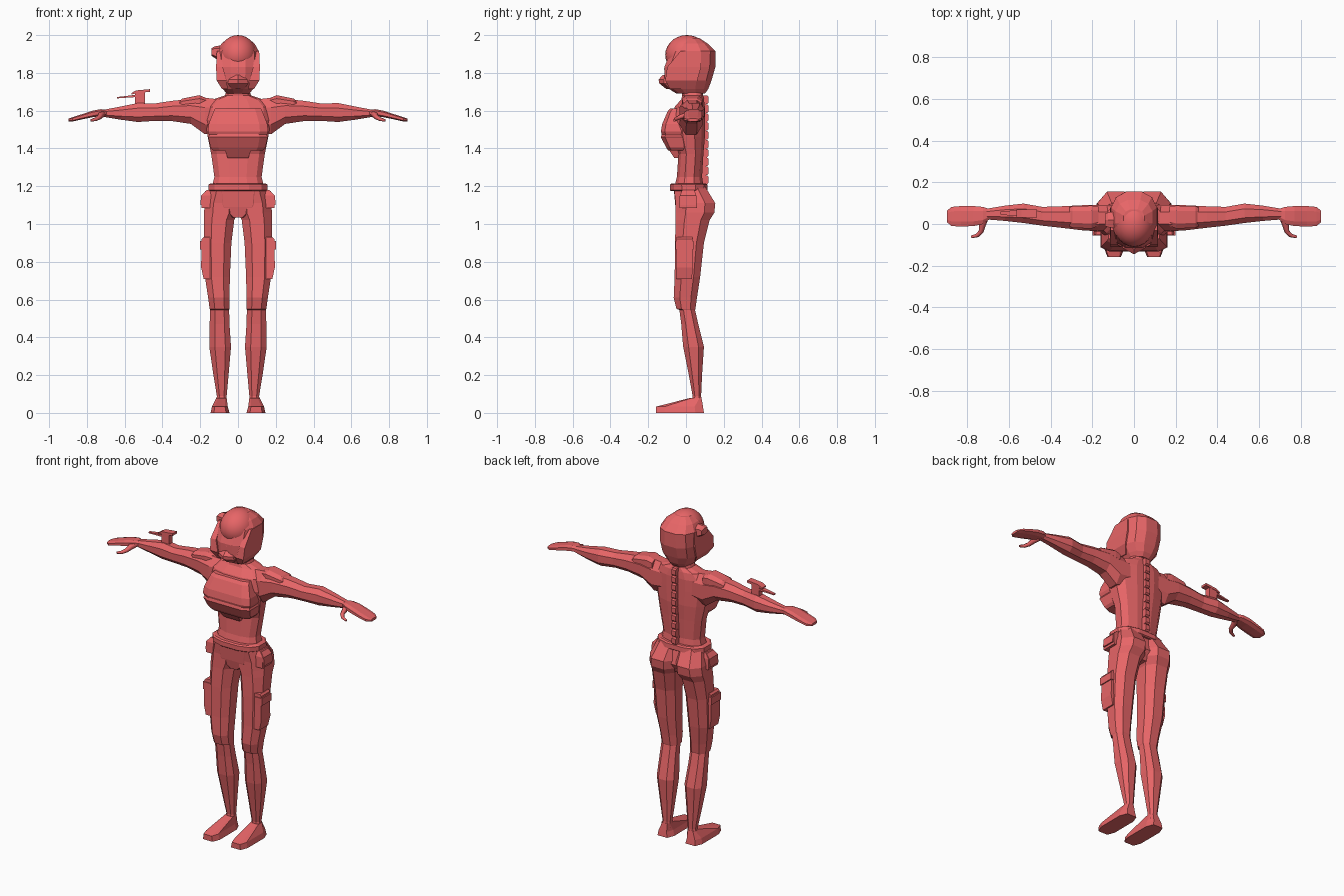
import bpy, bmesh, math

red = bpy.data.materials.new("red")
red.diffuse_color = (0.8, 0.13, 0.135, 1)


def loft(name, rings, axis=2, n=8, p=2.0, mirror=False):
    """Rings are (position on axis, min, max, min, max) of the other two axes."""
    others = [i for i in range(3) if i != axis]
    unit = []
    for k in range(n):
        a = 2 * math.pi * (k + 0.5) / n
        unit.append([math.copysign(abs(f) ** (2 / p), f) for f in (math.cos(a), math.sin(a))])
    mu = max(u for u, v in unit)
    mv = max(v for u, v in unit)
    bm = bmesh.new()
    loops = []
    for pos, a0, a1, b0, b1 in rings:
        loop = []
        for u, v in unit:
            co = [0, 0, 0]
            co[axis] = pos
            co[others[0]] = (a0 + a1) / 2 + u / mu * (a1 - a0) / 2
            co[others[1]] = (b0 + b1) / 2 + v / mv * (b1 - b0) / 2
            loop.append(bm.verts.new(co))
        loops.append(loop)
    for l0, l1 in zip(loops, loops[1:]):
        for k in range(n):
            j = (k + 1) % n
            bm.faces.new((l0[k], l0[j], l1[j], l1[k]))
    bm.faces.new(loops[0])
    bm.faces.new(loops[-1])
    bmesh.ops.recalc_face_normals(bm, faces=bm.faces)
    mesh = bpy.data.meshes.new(name)
    bm.to_mesh(mesh)
    bm.free()
    obj = bpy.data.objects.new(name, mesh)
    bpy.context.collection.objects.link(obj)
    if mirror:
        obj.modifiers.new("mirror", 'MIRROR')
    return obj


def box(name, x0, x1, y0, y1, z0, z1, mirror=False):
    return loft(name, [(z0, x0, x1, y0, y1), (z1, x0, x1, y0, y1)], n=4, mirror=mirror)


# Legs, with buttocks and stepped knee pads
loft("leg", [
    (0.05, 0.06, 0.115, 0.03, 0.085), (0.09, 0.06, 0.112, 0.035, 0.08),
    (0.20, 0.05, 0.13, 0.015, 0.085), (0.35, 0.037, 0.152, -0.015, 0.095),
    (0.47, 0.045, 0.15, -0.025, 0.065), (0.545, 0.047, 0.148, -0.035, 0.048),
    (0.55, 0.045, 0.15, -0.05, 0.05), (0.61, 0.045, 0.158, -0.065, 0.058),
    (0.72, 0.043, 0.175, -0.06, 0.075), (0.90, 0.035, 0.18, -0.058, 0.095),
    (1.02, 0.02, 0.18, -0.055, 0.125), (1.06, 0.0, 0.18, -0.055, 0.15),
    (1.11, 0.0, 0.175, -0.055, 0.155), (1.20, 0.0, 0.145, -0.065, 0.1)],
    p=2.4, mirror=True)
loft("pelvis", [(1.035, -0.035, 0.035, -0.045, 0.09), (1.09, -0.12, 0.12, -0.056, 0.12),
                (1.20, -0.135, 0.135, -0.066, 0.09)], p=4)

# Feet
loft("foot", [(0, 0.045, 0.145, -0.158, 0.095), (0.033, 0.054, 0.138, -0.158, 0.09),
              (0.08, 0.06, 0.114, 0.025, 0.082)], p=4, mirror=True)

# Torso, neck and belt
loft("torso", [
    (1.18, -0.142, 0.142, -0.065, 0.095), (1.25, -0.125, 0.125, -0.048, 0.085),
    (1.37, -0.142, 0.142, -0.04, 0.092), (1.46, -0.16, 0.16, -0.07, 0.1),
    (1.55, -0.175, 0.175, -0.08, 0.1), (1.62, -0.17, 0.17, -0.06, 0.1),
    (1.66, -0.13, 0.13, -0.025, 0.095), (1.68, -0.07, 0.07, -0.02, 0.09),
    (1.71, -0.058, 0.058, -0.025, 0.09), (1.78, -0.06, 0.06, -0.03, 0.1)], n=12, p=2.6)
loft("belt", [(1.175, -0.148, 0.148, -0.08, 0.108), (1.18, -0.157, 0.157, -0.086, 0.115),
              (1.208, -0.157, 0.157, -0.086, 0.113), (1.215, -0.145, 0.145, -0.078, 0.105)],
     n=12, p=2.6)

# Spine: a strip with raised segments
box("spine_strip", -0.013, 0.013, 0.075, 0.107, 1.21, 1.68)
for i in range(10):
    z = 1.212 + i * 0.047
    loft("spine_segment", [(z, -0.014, 0.014, 0.08, 0.112), (z + 0.008, -0.014, 0.014, 0.08, 0.12),
                           (z + 0.038, -0.014, 0.014, 0.08, 0.12),
                           (z + 0.045, -0.014, 0.014, 0.08, 0.112)], n=4)

# Chest armour, band and belly pouch
loft("chest_plate", [(1.45, -0.145, 0.145, -0.12, 0.02), (1.49, -0.16, 0.16, -0.133, 0.02),
                     (1.53, -0.155, 0.155, -0.126, 0.02), (1.595, -0.13, 0.13, -0.098, 0.02),
                     (1.612, -0.122, 0.122, -0.083, 0.02)], p=5.5)
loft("chest_band", [(1.39, -0.132, 0.132, -0.095, 0.02), (1.405, -0.145, 0.145, -0.105, 0.03),
                    (1.46, -0.158, 0.158, -0.133, 0.03), (1.478, -0.15, 0.15, -0.128, 0.02)], p=5.5)
loft("belly_pouch", [(1.35, -0.055, 0.055, -0.062, 0), (1.395, -0.07, 0.07, -0.092, 0)], n=4)

# Arms and hands
loft("arm", [
    (0.10, -0.03, 0.09, 1.49, 1.66), (0.175, -0.035, 0.09, 1.475, 1.668),
    (0.25, -0.03, 0.09, 1.53, 1.662), (0.35, -0.018, 0.085, 1.545, 1.652),
    (0.44, -0.008, 0.082, 1.546, 1.638), (0.53, 0.005, 0.098, 1.54, 1.64),
    (0.62, 0.015, 0.088, 1.552, 1.622), (0.71, 0.022, 0.073, 1.567, 1.605)],
    axis=0, p=2.3, mirror=True)
loft("hand", [
    (0.69, 0.025, 0.07, 1.572, 1.603), (0.725, 0.0, 0.082, 1.572, 1.608),
    (0.77, -0.01, 0.086, 1.565, 1.6), (0.83, -0.012, 0.086, 1.553, 1.58),
    (0.875, -0.01, 0.082, 1.543, 1.566), (0.897, 0.008, 0.065, 1.543, 1.558)],
    axis=0, p=2.8, mirror=True)

# Curled thumbs
curve = bpy.data.curves.new("thumb", 'CURVE')
curve.dimensions = '3D'
curve.bevel_depth = 0.011
curve.bevel_resolution = 1
curve.use_fill_caps = True
spline = curve.splines.new('POLY')
path = [(0.715, 0.03, 1.585), (0.728, -0.005, 1.575), (0.733, -0.035, 1.565),
        (0.752, -0.055, 1.555), (0.78, -0.062, 1.548)]
spline.points.add(len(path) - 1)
for point, co, r in zip(spline.points, path, (1.6, 1.5, 1.1, 0.9, 0.6)):
    point.co = (*co, 1)
    point.radius = r
thumb = bpy.data.objects.new("thumb", curve)
bpy.context.collection.objects.link(thumb)
thumb.modifiers.new("mirror", 'MIRROR')

# Shoulder pads
loft("shoulder_pad", [(0.17, -0.01, 0.085, 1.61, 1.668), (0.205, -0.022, 0.088, 1.6, 1.682),
                      (0.295, -0.018, 0.085, 1.6, 1.664), (0.31, -0.01, 0.08, 1.6, 1.652)],
     axis=0, p=3, mirror=True)

# Head, visor dome and inclined helmet rim
loft("head", [
    (1.69, -0.06, 0.06, -0.05, 0.1), (1.715, -0.08, 0.08, -0.09, 0.118),
    (1.76, -0.108, 0.108, -0.115, 0.135), (1.83, -0.113, 0.113, -0.115, 0.155),
    (1.915, -0.11, 0.11, -0.08, 0.155), (1.955, -0.088, 0.088, -0.05, 0.115),
    (1.985, -0.05, 0.05, -0.02, 0.07)], n=12, p=2.5)
bpy.ops.mesh.primitive_uv_sphere_add(segments=24, ring_count=14, radius=1, location=(0, 0.005, 1.895))
dome = bpy.context.object
dome.name = "visor_dome"
dome.scale = (0.1, 0.115, 0.105)
bpy.ops.object.shade_smooth_by_angle()
bpy.ops.mesh.primitive_torus_add(major_segments=16, minor_segments=4, major_radius=1,
                                 minor_radius=0.07, location=(0, -0.008, 1.89))
rim = bpy.context.object
rim.name = "helmet_rim"
rim.scale = (0.104, 0.122, 0.12)
rim.rotation_euler.x = math.radians(34)

# Respirator, cheek guards and left ear unit
loft("respirator", [(1.715, -0.035, 0.035, -0.105, 0), (1.745, -0.055, 0.055, -0.142, 0),
                    (1.765, -0.05, 0.05, -0.145, 0), (1.79, -0.025, 0.025, -0.122, 0)], n=6, p=3)
loft("cheek_guard", [(1.715, 0.055, 0.085, -0.085, 0.03), (1.76, 0.06, 0.113, -0.11, 0.06),
                     (1.83, 0.08, 0.116, -0.1, 0.08), (1.915, 0.085, 0.112, -0.03, 0.08)],
     n=4, mirror=True)
loft("ear_unit", [(-0.095, -0.02, 0.06, 1.86, 1.945), (-0.125, -0.015, 0.055, 1.88, 1.94),
                  (-0.14, -0.01, 0.05, 1.89, 1.93)], axis=0, n=6, p=3)

# Hip pouches with flaps, and thigh pouches
loft("hip_pouch", [(1.085, 0.14, 0.192, -0.035, 0.058), (1.15, 0.13, 0.192, -0.033, 0.055),
                   (1.18, 0.12, 0.165, -0.02, 0.045)], n=4, mirror=True)
loft("hip_pouch_flap", [(1.1, 0.15, 0.2, -0.03, 0.052), (1.15, 0.14, 0.195, -0.03, 0.052),
                        (1.175, 0.13, 0.172, -0.02, 0.045)], n=4, mirror=True)
loft("thigh_pouch", [(0.71, 0.14, 0.182, -0.053, 0.032), (0.77, 0.14, 0.195, -0.053, 0.035),
                     (0.92, 0.14, 0.193, -0.05, 0.035), (0.93, 0.14, 0.183, -0.05, 0.035)],
     n=4, mirror=True)
box("thigh_pouch_flap", 0.15, 0.2, -0.055, 0.04, 0.865, 0.91, mirror=True)

# Forearm gadget on the left arm
box("gadget_stem", -0.545, -0.492, 0.035, 0.068, 1.62, 1.70)
loft("gadget_cap", [(-0.565, 0.03, 0.07, 1.685, 1.693), (-0.54, 0.03, 0.07, 1.692, 1.707),
                    (-0.465, 0.03, 0.07, 1.7, 1.714)], axis=0, n=4)
loft("gadget_blade", [(-0.64, 0.045, 0.06, 1.665, 1.672), (-0.54, 0.035, 0.068, 1.672, 1.684)],
     axis=0, n=4)

# One red material on every part
for obj in bpy.context.scene.objects:
    obj.data.materials.append(red)
